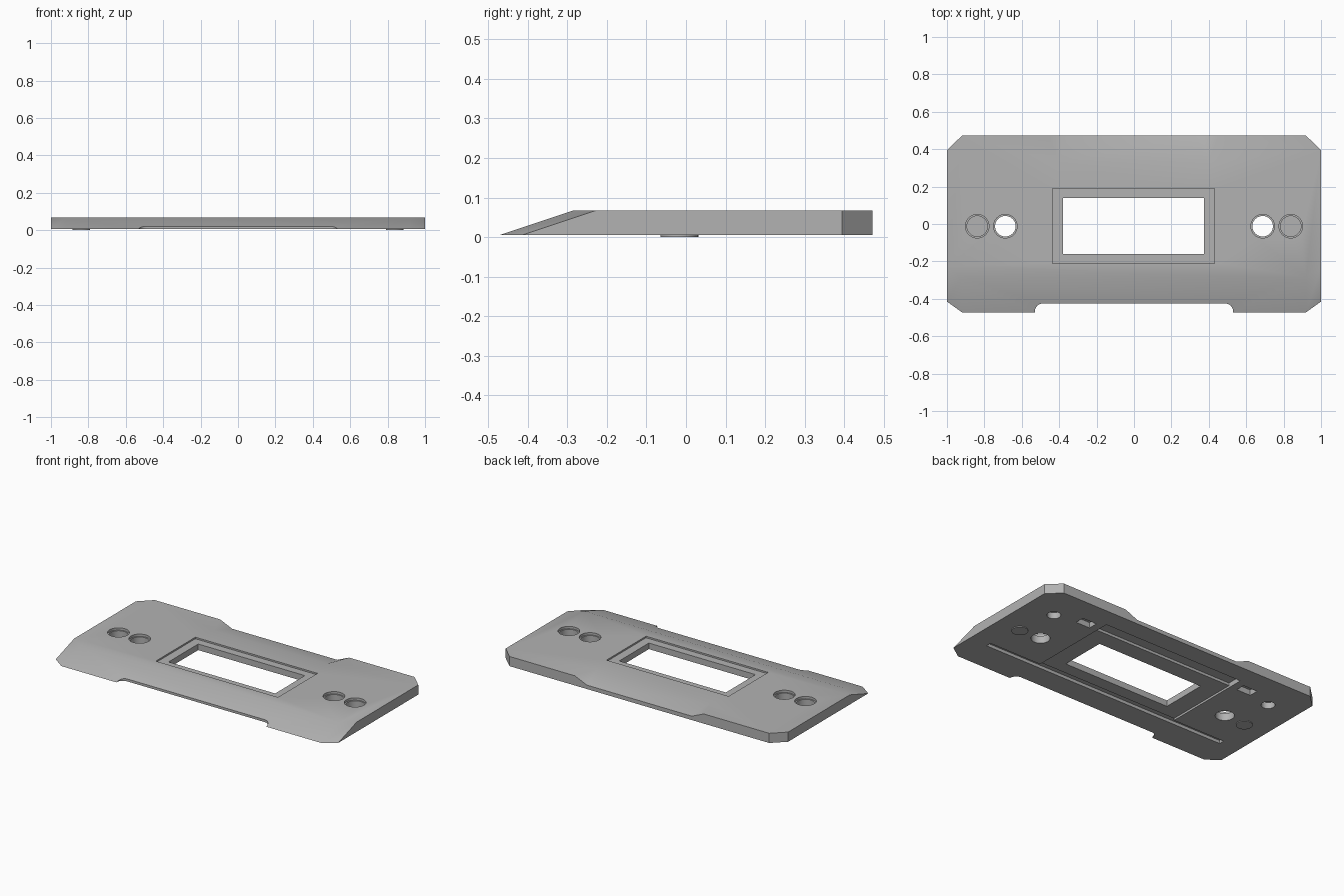
import bpy, bmesh
from mathutils import Matrix

cube = bpy.data.objects.get("Cube")
if cube:
    bpy.data.objects.remove(cube, do_unlink=True)

LOW, TOP = 0.005, 0.067

grey = bpy.data.materials.new("plain grey")
grey.use_nodes = True
GREY = (0.45, 0.45, 0.45, 1)
grey.diffuse_color = GREY
grey.node_tree.nodes["Principled BSDF"].inputs["Base Color"].default_value = GREY


def make(name, bm):
    bmesh.ops.recalc_face_normals(bm, faces=bm.faces)
    mesh = bpy.data.meshes.new(name)
    bm.to_mesh(mesh)
    bm.free()
    obj = bpy.data.objects.new(name, mesh)
    mesh.materials.append(grey)
    bpy.context.collection.objects.link(obj)
    return obj


def box(x0, x1, y0, y1, z0, z1):
    bm = bmesh.new()
    size = Matrix.Diagonal((x1 - x0, y1 - y0, z1 - z0, 1))
    middle = Matrix.Translation(((x0 + x1) / 2, (y0 + y1) / 2, (z0 + z1) / 2))
    bmesh.ops.create_cube(bm, size=1, matrix=middle @ size)
    return bm


def disc(x, y, r, z0, z1):
    bm = bmesh.new()
    bmesh.ops.create_cone(bm, cap_ends=True, segments=40, radius1=r, radius2=r,
                          depth=z1 - z0, matrix=Matrix.Translation((x, y, (z0 + z1) / 2)))
    return bm


def cut(target, bm):
    cutter = make("cutter", bm)
    cutter.hide_render = True
    mod = target.modifiers.new("cut", "BOOLEAN")
    mod.operation, mod.solver, mod.object = "DIFFERENCE", "EXACT", cutter
    bpy.context.view_layer.objects.active = target
    bpy.ops.object.modifier_apply(modifier=mod.name)
    bpy.data.objects.remove(cutter, do_unlink=True)


# Face plate: clipped corners, front edge raked back towards the top
half = [(0.92, -0.472), (1, -0.415), (1, 0.395), (0.92, 0.472)]
outline = half + [(-x, y) for x, y in reversed(half)]
bm = bmesh.new()
bottom = [bm.verts.new((x, y, LOW)) for x, y in outline]
top = [bm.verts.new((x, y + (0.187 if y < 0 else 0), TOP)) for x, y in outline]
bm.faces.new(bottom)
bm.faces.new(top)
for i in range(len(outline)):
    j = (i + 1) % len(outline)
    bm.faces.new((bottom[i], bottom[j], top[j], top[i]))
plate = make("face_plate", bm)

# Front notch with rounded inner corners
bm = box(-0.53, 0.53, -0.6, -0.425, -0.1, 0.2)
corners = [e for e in bm.edges if all(v.co.y > -0.5 for v in e.verts)
           and abs(e.verts[0].co.z - e.verts[1].co.z) > 0.1]
bmesh.ops.bevel(bm, geom=corners, offset=0.042, segments=6, affect="EDGES", profile=0.5)
cut(plate, bm)

# Sloped dip in the rear middle
bm = bmesh.new()
for s in (-1, 1):
    for x, y, z in ((0.40, 0.33, TOP), (0.40, 0.33, 0.1), (0.37, 0.48, 0.028),
                    (0.46, 0.48, TOP), (0.46, 0.48, 0.1)):
        bm.verts.new((s * x, y, z))
bmesh.ops.convex_hull(bm, input=bm.verts)
cut(plate, bm)

# Window, its top rebate, and the underside pockets and groove
for limits in ((-0.38, 0.375, -0.16, 0.14, -0.1, 0.2),
               (-0.435, 0.43, -0.21, 0.19, 0.057, 0.2),
               (-0.5, 0.5, -0.24, 0.25, -0.1, 0.018),
               (-0.5, 0.5, 0.25, 0.35, -0.1, 0.035),
               (-0.87, 0.87, -0.275, -0.24, -0.1, 0.025)):
    cut(plate, box(*limits))

for s, side in ((1, "left"), (-1, "right")):
    # Round openings: inner one goes through, outer one is a cup
    cut(plate, disc(s * 0.688, -0.012, 0.063, 0.052, 0.2))
    cut(plate, disc(s * 0.688, -0.012, 0.055, -0.1, 0.2))
    cut(plate, disc(s * 0.838, -0.012, 0.063, 0.052, 0.2))
    cut(plate, disc(s * 0.838, -0.012, 0.055, 0.012, 0.2))
    # Screw holes and clip slots underneath
    cut(plate, disc(s * 0.80, 0.24, 0.04, -0.1, 0.045))
    cut(plate, box(s * 0.6 - 0.05, s * 0.6 + 0.05, 0.26, 0.32, -0.1, 0.04))
    # Shallow pad below the cup
    make(side + "_cup_pad", disc(s * 0.838, -0.017, 0.048, 0, 0.008))

# Smooth the round walls, keep the edges sharp
bpy.ops.object.select_all(action="DESELECT")
for obj in bpy.context.collection.objects:
    if obj.type == "MESH" and (obj == plate or obj.name.endswith("cup_pad")):
        obj.select_set(True)
bpy.context.view_layer.objects.active = plate
bpy.ops.object.shade_smooth_by_angle(angle=0.5)
